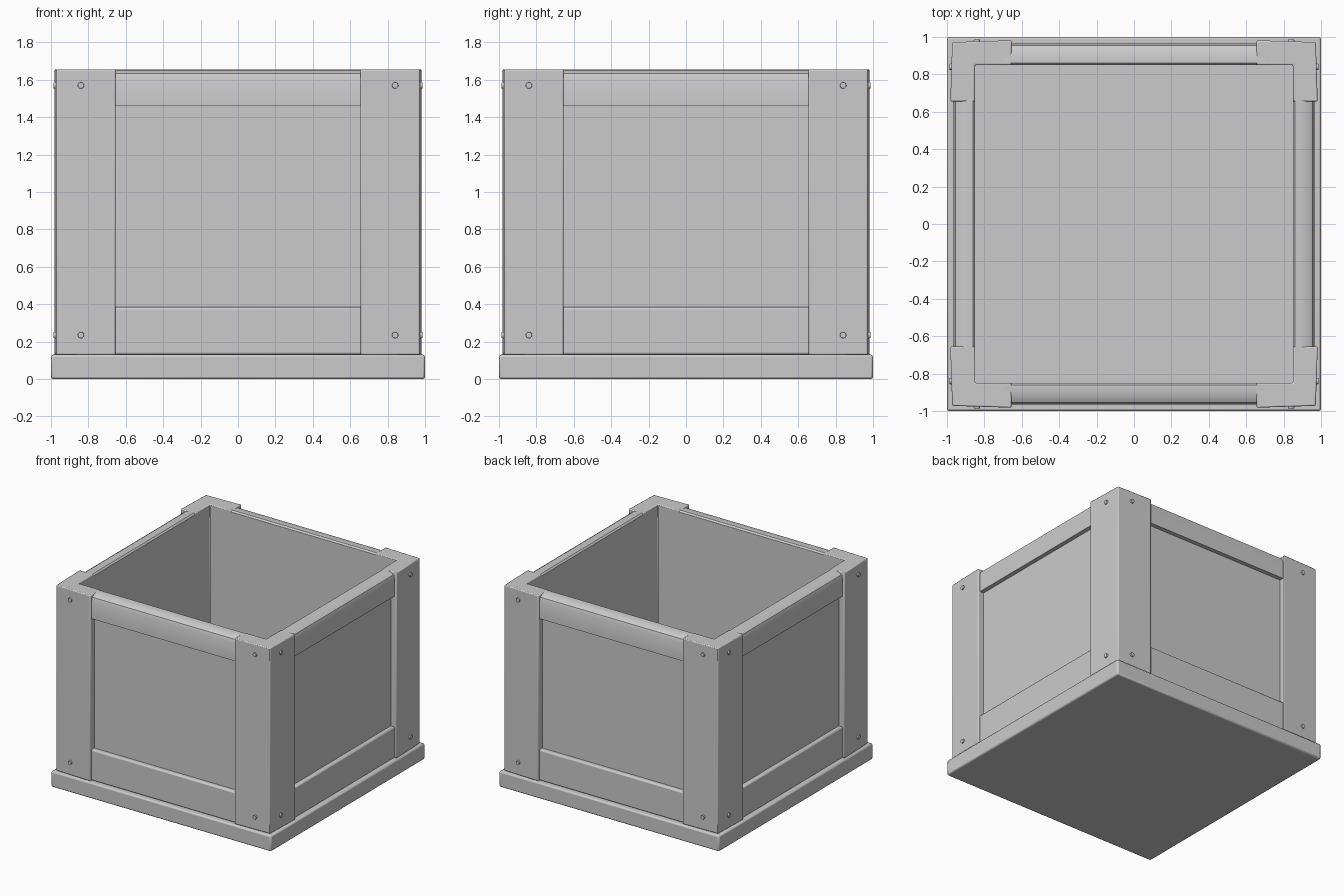
import bpy
import bmesh
import math
from mathutils import Matrix, Vector

old = bpy.data.objects.get("Cube")
if old:
    bpy.data.objects.remove(old, do_unlink=True)

grey = bpy.data.materials.new("plain_grey")
grey.use_nodes = True
COLOUR = (0.6, 0.6, 0.6, 1)
grey.diffuse_color = COLOUR
grey.node_tree.nodes["Principled BSDF"].inputs["Base Color"].default_value = COLOUR

BASE_TOP, TOP = 0.13, 1.655
INNER, PANEL, RAIL = 0.85, 0.93, 0.965
POST_EDGE = 0.655


def finish(name, bm, turn=0, bevel=0.0):
    """Turn the part about the z axis, store it and soften its edges."""
    bmesh.ops.recalc_face_normals(bm, faces=bm.faces)
    bm.transform(Matrix.Rotation(turn * math.pi / 2, 4, "Z"))
    mesh = bpy.data.meshes.new(name)
    bm.to_mesh(mesh)
    bm.free()
    mesh.materials.append(grey)
    obj = bpy.data.objects.new(name, mesh)
    bpy.context.collection.objects.link(obj)
    if bevel:
        mod = obj.modifiers.new("soft_edges", "BEVEL")
        mod.width = bevel
        mod.segments = 2
    bpy.ops.object.select_all(action="DESELECT")
    obj.select_set(True)
    bpy.context.view_layer.objects.active = obj
    bpy.ops.object.shade_smooth_by_angle(angle=math.radians(35))
    return obj


def box(name, low, high, turn=0, bevel=0.0):
    low, high = Vector(low), Vector(high)
    bm = bmesh.new()
    bmesh.ops.create_cube(bm, size=1)
    bm.transform(Matrix.Translation((low + high) / 2) @ Matrix.Diagonal((*(high - low), 1)))
    return finish(name, bm, turn, bevel)


def prism(name, profile, move, turn=0, bevel=0.0):
    """Extrude a closed outline of 3D points along a vector."""
    bm = bmesh.new()
    face = bm.faces.new([bm.verts.new(p) for p in profile])
    new = bmesh.ops.extrude_face_region(bm, geom=[face])["geom"]
    verts = [g for g in new if isinstance(g, bmesh.types.BMVert)]
    bmesh.ops.translate(bm, verts=verts, vec=move)
    return finish(name, bm, turn, bevel)


def nail(name, x, z, turn):
    bm = bmesh.new()
    bmesh.ops.create_cone(bm, cap_ends=True, segments=12, radius1=0.02, radius2=0.016, depth=0.03)
    bm.transform(Matrix.Translation((x, -0.972, z)) @ Matrix.Rotation(math.pi / 2, 4, "X"))
    finish(name, bm, turn)


# Base slab, which is also the floor of the box
box("base", (-1, -1, 0), (1, 1, BASE_TOP), bevel=0.012)

# L-shaped corner post outline, with arms flaring slightly outwards
post = [(-0.972, -0.972), (-POST_EDGE, -0.982), (-POST_EDGE, -INNER),
        (-INNER, -INNER), (-INNER, -POST_EDGE), (-0.982, -POST_EDGE)]

# Top rail section, rounded on its outer upper edge
crown = [(INNER, 1.46), (RAIL, 1.46), (RAIL, TOP - 0.05), (0.955, TOP - 0.022),
         (0.93, TOP - 0.006), (0.89, TOP), (INNER + 0.012, TOP), (INNER, TOP - 0.012)]

for turn, side in enumerate(("front", "left", "back", "right")):
    box(side + "_panel", (-0.9, -PANEL, BASE_TOP), (0.9, -INNER, 1.62), turn)
    box(side + "_bottom_rail", (-0.7, -RAIL, BASE_TOP), (0.7, -PANEL + 0.02, 0.385), turn, 0.012)
    prism(side + "_top_rail", [(-0.7, -y, z) for y, z in crown], (1.4, 0, 0), turn)
    prism(side + "_corner_post", [(x, y, BASE_TOP) for x, y in post],
          (0, 0, TOP - BASE_TOP), turn, 0.007)
    for x in (-0.84, 0.84):
        for z in (0.235, 1.57):
            nail(side + "_nail", x, z, turn)
